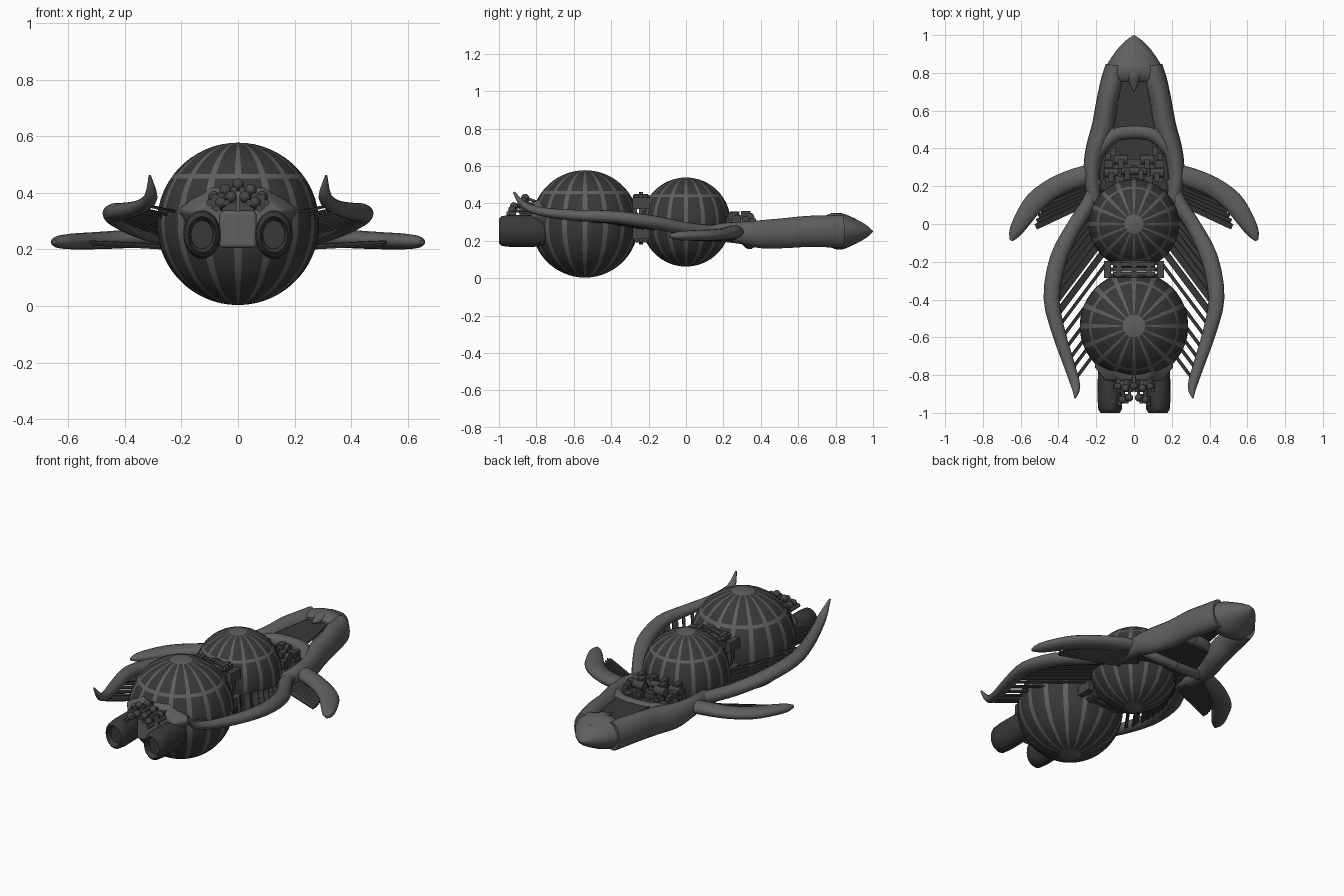
import bpy, bmesh, math, random
from mathutils import Vector, Matrix

if "Cube" in bpy.data.objects:
    bpy.data.objects.remove(bpy.data.objects["Cube"])

random.seed(4)


def mat(name, v):
    m = bpy.data.materials.new(name)
    m.diffuse_color = (v, v, v, 1)
    m.use_nodes = True
    m.node_tree.nodes["Principled BSDF"].inputs["Base Color"].default_value = m.diffuse_color
    return m


HULL = mat("hull_grey", 0.115)
DARK = mat("dark_grey", 0.04)
GEAR = mat("machinery_grey", 0.06)


def finish(name, bm, mats, mirror=False, smooth=40, bevel=0):
    bmesh.ops.recalc_face_normals(bm, faces=bm.faces)
    me = bpy.data.meshes.new(name)
    bm.to_mesh(me)
    bm.free()
    for m in mats:
        me.materials.append(m)
    ob = bpy.data.objects.new(name, me)
    bpy.context.collection.objects.link(ob)
    if bevel:
        b = ob.modifiers.new("bevel", 'BEVEL')
        b.width, b.segments = bevel, 3
    if mirror:
        ob.modifiers.new("mirror", 'MIRROR')
    if smooth:
        bpy.ops.object.select_all(action='DESELECT')
        ob.select_set(True)
        bpy.context.view_layer.objects.active = ob
        bpy.ops.object.shade_smooth_by_angle(angle=math.radians(smooth))
    return ob


def spline(pts, n=3):
    """Catmull-Rom through rows of numbers."""
    rows = [Vector(p) for p in pts]
    out = []
    for i in range(len(rows) - 1):
        a, b, c, d = rows[max(i - 1, 0)], rows[i], rows[i + 1], rows[min(i + 2, len(rows) - 1)]
        for k in range(n):
            t = k / n
            out.append(b + (c - a) * (t / 2) + (a * 2 - b * 5 + c * 4 - d) * (t * t / 2)
                       + (b * 3 - a - c * 3 + d) * (t ** 3 / 2))
    return out + [rows[-1]]


def loft(name, pts, m, mirror=True, sides=16):
    """Elliptical tube through rows of x, y, z, half width, half height."""
    rows = spline(pts)
    bm = bmesh.new()
    rings = []
    for i, r in enumerate(rows):
        t = (rows[min(i + 1, len(rows) - 1)] - rows[max(i - 1, 0)]).to_3d().normalized()
        s = t.cross(Vector((0, 0, 1))).normalized()
        u = s.cross(t)
        w, h = max(r[3], .003), max(r[4], .003)
        rings.append([bm.verts.new(r.to_3d() + s * w * math.cos(a) + u * h * math.sin(a))
                      for a in (2 * math.pi * k / sides for k in range(sides))])
    for p, q in zip(rings, rings[1:]):
        for k in range(sides):
            bm.faces.new((p[k], p[k - 1], q[k - 1], q[k]))
    bm.faces.new(rings[0])
    bm.faces.new(rings[-1])
    return finish(name, bm, [m], mirror)


def box(bm, c, size, rot=None):
    M = Matrix.Translation(c) @ (rot or Matrix()) @ Matrix.Diagonal((*size, 1))
    bmesh.ops.create_cube(bm, size=1, matrix=M)


def blade(bm, a, b, w, h, roll=0.0):
    """Thin slat from a to b."""
    a, b = Vector(a), Vector(b)
    d = (b - a).normalized()
    s = d.cross(Vector((0, 0, 1))).normalized()
    R = Matrix((d, s, s.cross(d))).transposed().to_4x4()
    box(bm, (a + b) / 2, ((b - a).length, w, h), R @ Matrix.Rotation(roll, 4, 'X'))


def cyl(bm, c, r, depth, axis, r2=None, seg=16):
    rot = {'X': Matrix.Rotation(math.pi / 2, 4, 'Y'), 'Y': Matrix.Rotation(math.pi / 2, 4, 'X'),
           'Z': Matrix()}[axis]
    bmesh.ops.create_cone(bm, cap_ends=True, segments=seg, radius1=r, radius2=r if r2 is None else r2,
                          depth=depth, matrix=Matrix.Translation(c) @ rot)


# Ribbed cargo spheres: meridian bands, one latitude band, polar caps
def ribbed_sphere(name, y, z, r, n=16):
    bm = bmesh.new()
    lats = [-90 + 6 * i for i in range(31)] + [34, 38]
    lats = sorted(set(lats) - {36, -90, 90})
    lons = []
    for i in range(n):
        base = 360 / n * i
        lons += [base - 2.8, base + 2.8, base + 8.4, base + 14.1]
    grid = [[bm.verts.new((r * math.cos(math.radians(a)) * math.sin(math.radians(o)),
                           y + r * math.cos(math.radians(a)) * math.cos(math.radians(o)),
                           z + r * math.sin(math.radians(a)))) for o in lons] for a in lats]
    N = len(lons)
    for i in range(len(lats) - 1):
        for j in range(N):
            f = bm.faces.new((grid[i][j], grid[i][(j + 1) % N], grid[i + 1][(j + 1) % N], grid[i + 1][j]))
            cap = abs(lats[i] + lats[i + 1]) / 2 > 80
            f.material_index = 1 if j % 4 == 0 or lats[i] == 34 or cap else 0
    for row, dz in ((grid[0], -r), (grid[-1], r)):
        v = bm.verts.new((0, y, z + dz))
        for j in range(N):
            bm.faces.new((row[j], row[(j + 1) % N], v)).material_index = 1
    finish(name, bm, [DARK, HULL])


ribbed_sphere("rear_sphere", -.54, .29, .287)
ribbed_sphere("front_sphere", 0, .30, .238)

# Nose, beak and the two side rails of the forward frame
loft("nose", [(0, 1, .25, 0, 0), (0, .97, .25, .045, .03), (0, .91, .25, .1, .065),
              (0, .83, .25, .15, .098), (0, .78, .25, .165, .088), (0, .755, .25, .15, .07)], HULL, False, 24)
loft("beak", [(0, .9, .29, .03, .03), (0, .8, .315, .04, .035), (0, .75, .315, .025, .02),
              (0, .70, .315, 0, 0)], HULL, False)
loft("side_rail", [(.10, .84, .25, .05, .085), (.113, .76, .25, .062, .085), (.142, .65, .25, .057, .083),
                   (.163, .52, .24, .06, .08), (.203, .40, .235, .052, .075), (.222, .30, .242, .045, .06),
                   (.22, .2, .245, .04, .05), (.2, .1, .25, .03, .03)], HULL)
# Arched cross bars, above and below
loft("upper_cross_bar", [(.2, .36, .25, .03, .04), (.15, .43, .265, .035, .04), (.09, .48, .275, .04, .038),
                         (0, .49, .275, .04, .038)], HULL)
loft("lower_cross_bar", [(.22, .3, .22, .025, .03), (.13, .33, .19, .03, .025), (0, .34, .18, .03, .025)], HULL)

# Cockpit window and engine bay floor
bm = bmesh.new()
for z0, pts in ((.302, [(.11, .5), (.06, .78)]), (.24, [(.21, .18), (.2, .4), (.11, .5)])):
    vs = [bm.verts.new((x, y, z0)) for x, y in pts] + [bm.verts.new((-x, y, z0)) for x, y in reversed(pts)]
    f = bm.faces.new(vs)
    e = bmesh.ops.extrude_face_region(bm, geom=[f])
    bmesh.ops.translate(bm, vec=(0, 0, -.009), verts=[v for v in e['geom'] if isinstance(v, bmesh.types.BMVert)])
finish("window_and_bay_floor", bm, [DARK], smooth=0)

# Front wings
loft("front_wing", [(.2, .27, .25, .05, .035), (.30, .245, .245, .053, .035), (.42, .195, .235, .053, .032),
                    (.52, .12, .23, .055, .03), (.585, .03, .228, .047, .028), (.63, -.045, .226, .033, .022),
                    (.65, -.088, .226, .008, .008)], HULL)
bm = bmesh.new()
for i in range(9):
    t = i / 8
    blade(bm, (.21, .27 - .14 * t, .205), (.42 + .13 * t - .03 * t ** 3, .20 - .215 * t, .222), .03, .008, -.35)
finish("front_wing_slats", bm, [DARK], True, 0)

# Rear sweeping arms with upturned tips
arm = [(.2, .24, .25, .03, .03), (.235, .12, .25, .038, .035), (.315, -.01, .265, .04, .036),
       (.40, -.18, .30, .045, .036), (.437, -.39, .327, .042, .034), (.40, -.57, .335, .036, .03),
       (.345, -.74, .35, .03, .025), (.308, -.86, .385, .024, .02), (.312, -.92, .46, .004, .006)]
loft("rear_arm", arm, HULL)

# Louvre slats between arms and spheres, each running forward and inward
bm = bmesh.new()
path = spline(arm, 12)
last = 9
for r in path[18:]:
    if last - r[1] < .046 or r[1] < -.86:
        continue
    last = r[1]
    a = r.to_3d() - Vector((.012, 0, .015))
    L = 0.1
    while L < .42:
        p = a + Vector((-.6, .8, -.13)) * L
        if p.x < .15 or (p - Vector((0, 0, .3))).length < .22 or (p - Vector((0, -.54, .29))).length < .27:
            break
        L += .01
    blade(bm, a, p, .034 if r[1] > -.5 else .016, .009, .3)
finish("rear_arm_slats", bm, [DARK], True, 0)

# Coupling between the spheres: stacked rings, pipes and corner blocks
bm = bmesh.new()
for y, r in ((-.205, .125), (-.24, .14), (-.272, .125)):
    cyl(bm, (0, y, .32), r, .022, 'Y', seg=24)
for x in (-.14, .14):
    for z in (.24, .40):
        box(bm, (x, -.24, z), (.035, .09, .06))
for z in (.205, .435):
    for y in (-.215, -.24, -.265):
        cyl(bm, (0, y, z), .012, .22, 'X', seg=10)
    for x in (-.08, 0, .08):
        box(bm, (x, -.24, z), (.025, .075, .03))
finish("coupling", bm, [GEAR])

# Exposed machinery in the forward bay
bm = bmesh.new()
for x, y, z, r in ((.07, .34, .325, .026), (.12, .27, .315, .024), (.035, .28, .32, .02)):
    cyl(bm, (x, y, z), r, .07, 'X', seg=12)
    cyl(bm, (x, y, z - .03), r * .8, .09, 'Z', seg=12)
    box(bm, (x, y - .02, z + .02), (.03, .05, .03))
for i in range(14):
    box(bm, (random.uniform(.01, .15), random.uniform(.22, .39), random.uniform(.26, .32)),
        [random.uniform(.02, .05) for _ in range(3)])
finish("bay_machinery", bm, [GEAR], True)

# Saddle housing on the back of the rear sphere
bm = bmesh.new()
prof = [(0, .2), (.06, .2), (.17, .27), (.215, .34), (.1, .43), (0, .435)]
prof = prof + [(-x, z) for x, z in prof[-2:0:-1]]
rings = [[bm.verts.new((x * s, y, .32 + (z - .32) * s)) for x, z in prof]
         for y, s in ((-.66, 1.02), (-.76, .98), (-.83, .72))]
for p, q in zip(rings, rings[1:]):
    for k in range(len(p)):
        bm.faces.new((p[k], p[k - 1], q[k - 1], q[k]))
bm.faces.new(rings[0])
bm.faces.new(rings[-1])
box(bm, (0, -.81, .27), (.13, .12, .13))
finish("engine_housing", bm, [HULL], bevel=.012)

# Twin engines with recessed nozzles
bm = bmesh.new()
prev = None
for y, r in ((-.72, .07), (-.80, .084), (-.93, .086), (-.985, .08), (-1, .064), (-.985, .056), (-.97, .05)):
    ring = [bm.verts.new((.127 + r * .77 * math.cos(a), y, .252 + r * math.sin(a)))
            for a in (math.pi * k / 14 for k in range(28))]
    if prev:
        for k in range(28):
            bm.faces.new((prev[k], prev[k - 1], ring[k - 1], ring[k]))
    else:
        bm.faces.new(ring)
    prev = ring
bm.faces.new(prev)
finish("engine", bm, [DARK], True)

# Pipework above the engines
bm = bmesh.new()
for x, y, z in ((.0, -.86, .43), (.045, -.87, .41), (.085, -.86, .385), (.025, -.92, .385), (.06, -.93, .365)):
    bmesh.ops.create_uvsphere(bm, u_segments=12, v_segments=8, radius=.021, matrix=Matrix.Translation((x, y, z)))
    blade(bm, (x, y, z), (x * .8, -.78, z - .03), .016, .016)
    cyl(bm, (x + .015, y - .005, z - .02), .012, .05, 'Y', seg=10)
for x, z in ((.03, .36), (.07, .37)):
    box(bm, (x, -.85, z), (.05, .08, .05))
finish("engine_pipework", bm, [GEAR], True)
